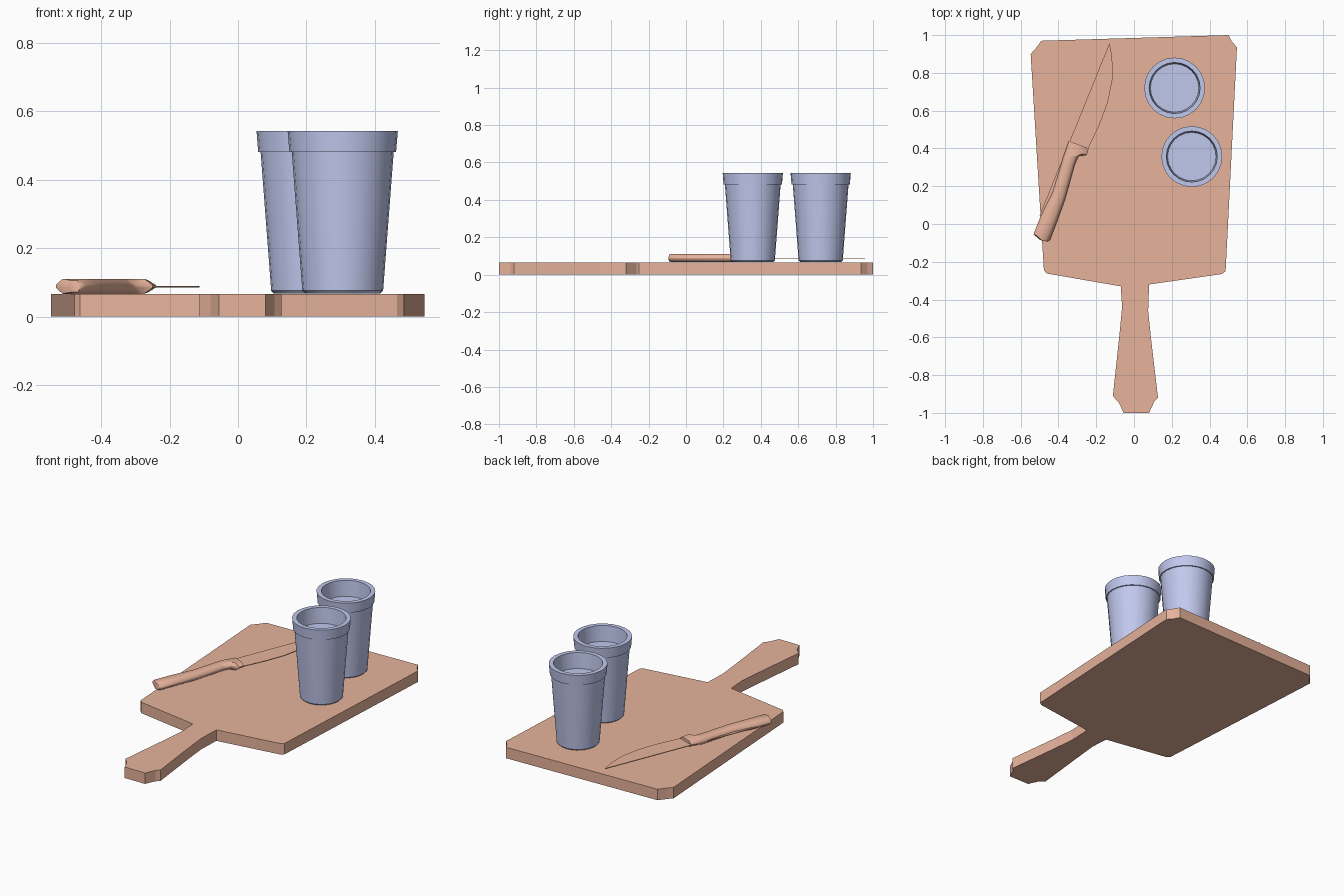
import bpy, bmesh, math
from mathutils import Vector

if "Cube" in bpy.data.objects:
    bpy.data.objects.remove(bpy.data.objects["Cube"])


def material(name, rgb):
    m = bpy.data.materials.new(name)
    m.diffuse_color = (*rgb, 1)
    m.use_nodes = True
    m.node_tree.nodes["Principled BSDF"].inputs["Base Color"].default_value = m.diffuse_color
    return m


WOOD = material("warm_wood", (0.80, 0.45, 0.33))
BLUE = material("blue_cup", (0.53, 0.58, 0.85))


def make(name, bm, mat, smooth=None):
    bmesh.ops.recalc_face_normals(bm, faces=bm.faces)
    me = bpy.data.meshes.new(name)
    bm.to_mesh(me)
    bm.free()
    me.materials.append(mat)
    ob = bpy.data.objects.new(name, me)
    bpy.context.collection.objects.link(ob)
    if smooth:
        bpy.ops.object.select_all(action='DESELECT')
        ob.select_set(True)
        bpy.context.view_layer.objects.active = ob
        bpy.ops.object.shade_smooth_by_angle(angle=math.radians(smooth))
    return ob


def slab(name, outline, z0, z1, mat):
    bm = bmesh.new()
    face = bm.faces.new([bm.verts.new((x, y, z0)) for x, y in outline])
    ext = bmesh.ops.extrude_face_region(bm, geom=[face], use_keep_orig=True)
    top = [v for v in ext["geom"] if isinstance(v, bmesh.types.BMVert)]
    bmesh.ops.translate(bm, verts=top, vec=(0, 0, z1 - z0))
    return make(name, bm, mat)


def loft(name, rings, mat, smooth):
    bm = bmesh.new()
    rings = [[bm.verts.new(p) for p in r] for r in rings]
    n = len(rings[0])
    for a, b in zip(rings, rings[1:]):
        for i in range(n):
            j = (i + 1) % n
            bm.faces.new((a[i], a[j], b[j], b[i]))
    bm.faces.new(rings[0])
    bm.faces.new(rings[-1])
    return make(name, bm, mat, smooth)


# Cutting board with its handle
slab("cutting_board", [
    (-0.49, 0.97), (0.50, 1.0), (0.515, 0.97), (0.545, 0.935),
    (0.485, -0.25), (0.465, -0.265), (0.08, -0.32), (0.075, -0.46),
    (0.09, -0.605), (0.127, -0.92), (0.107, -0.94), (0.08, -1.0),
    (-0.055, -1.0), (-0.08, -0.945), (-0.112, -0.912), (-0.077, -0.585),
    (-0.063, -0.44), (-0.07, -0.33), (-0.462, -0.262), (-0.477, -0.245),
    (-0.547, 0.90), (-0.52, 0.93)], 0, 0.066, WOOD)

# Cups: outer wall, lip, rim, then inside wall down to the recessed floor
CUP = [(0.110, 0.068), (0.118, 0.076), (0.149, 0.482), (0.156, 0.482),
       (0.161, 0.543), (0.135, 0.543), (0.128, 0.45)]
SIDES = 24
for name, cx, cy in (("back_cup", 0.215, 0.72), ("front_cup", 0.306, 0.357)):
    loft(name, [[(cx + r * math.cos(i * math.tau / SIDES),
                  cy + r * math.sin(i * math.tau / SIDES), z)
                 for i in range(SIDES)] for r, z in CUP], BLUE, 30)

# Knife blade with full-length tang
slab("knife_blade", [
    (-0.13, 0.957), (-0.118, 0.90), (-0.113, 0.83), (-0.114, 0.765),
    (-0.138, 0.645), (-0.185, 0.52), (-0.24, 0.405), (-0.31, 0.36),
    (-0.37, 0.14), (-0.44, -0.02), (-0.50, 0.045)], 0.0855, 0.0895, WOOD)

# Knife handle: left and right edge points per station, half height
STATIONS = [
    ((-0.497, -0.085), (-0.46, -0.093), 0.017),
    ((-0.532, -0.055), (-0.445, -0.085), 0.022),
    ((-0.495, 0.04), (-0.405, 0.02), 0.022),
    ((-0.430, 0.17), (-0.365, 0.13), 0.022),
    ((-0.390, 0.30), (-0.315, 0.31), 0.022),
    ((-0.375, 0.355), (-0.295, 0.358), 0.022),
    ((-0.360, 0.395), (-0.25, 0.365), 0.022),
    ((-0.345, 0.44), (-0.24, 0.40), 0.018)]
rings = []
for left, right, h in STATIONS:
    a, b = Vector((*left, 0.089)), Vector((*right, 0.089))
    rings.append([a.lerp(b, t) + Vector((0, 0, s * h)) for t, s in
                  ((0, 0.2), (0.22, 1), (0.78, 1), (1, 0.2),
                   (1, -0.2), (0.78, -1), (0.22, -1), (0, -0.2))])
loft("knife_handle", rings, WOOD, 50)
